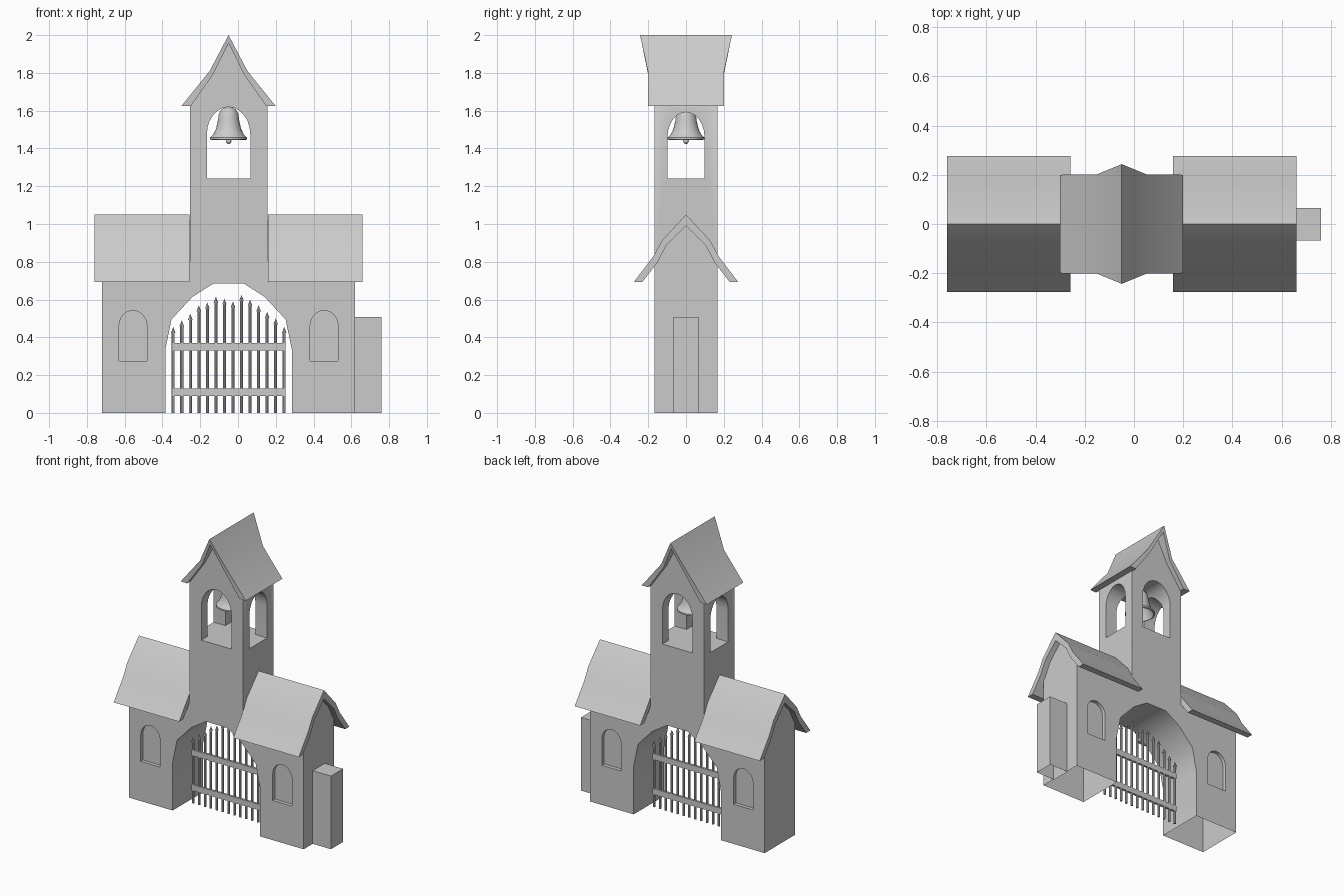
import bpy, bmesh, math
from mathutils import Matrix

if "Cube" in bpy.data.objects:
    bpy.data.objects.remove(bpy.data.objects["Cube"])

CX = -0.05  # axis of the gate and tower
grey = bpy.data.materials.new("stone_grey")
grey.diffuse_color = (0.6, 0.6, 0.6, 1)
grey.use_nodes = True
grey.node_tree.nodes["Principled BSDF"].inputs["Base Color"].default_value = grey.diffuse_color


def finish(name, bm):
    bmesh.ops.recalc_face_normals(bm, faces=bm.faces)
    me = bpy.data.meshes.new(name)
    bm.to_mesh(me)
    bm.free()
    me.materials.append(grey)
    ob = bpy.data.objects.new(name, me)
    bpy.context.collection.objects.link(ob)
    return ob


def smooth(ob, deg=40):
    bpy.ops.object.select_all(action='DESELECT')
    ob.select_set(True)
    bpy.context.view_layer.objects.active = ob
    bpy.ops.object.shade_smooth_by_angle(angle=math.radians(deg))


def place(axis, u, t, z):
    return (u, t, z) if axis == 'y' else (t, u, z)


def prism(name, pts, a, b, axis):
    """Extrude a (u, z) outline from a to b along the axis."""
    bm = bmesh.new()
    A = [bm.verts.new(place(axis, u, a, z)) for u, z in pts]
    B = [bm.verts.new(place(axis, u, b, z)) for u, z in pts]
    n = len(pts)
    bm.faces.new(A)
    bm.faces.new(B[::-1])
    for i in range(n):
        j = (i + 1) % n
        bm.faces.new((A[i], A[j], B[j], B[i]))
    return finish(name, bm)


def mirrored(half, c=0.0):
    """Half outline starting on the centre line -> full outline."""
    return [(c - u, z) for u, z in half[:0:-1]] + [(c + u, z) for u, z in half]


def roof(name, outer, inner, c, ends, axis):
    """Bent roof shell; ends(z) gives the two end positions."""
    bm = bmesh.new()
    rows = [[bm.verts.new(place(axis, u, ends(z)[e], z)) for u, z in mirrored(p, c)]
            for p in (outer, inner) for e in (0, 1)]
    oa, ob_, ia, ib = rows
    for i in range(len(oa) - 1):
        for p, q in ((oa, ob_), (ob_, ib), (ib, ia), (ia, oa)):
            bm.faces.new((p[i], p[i + 1], q[i + 1], q[i]))
    for k in (0, -1):
        bm.faces.new((oa[k], ob_[k], ib[k], ia[k]))
    ob = finish(name, bm)
    smooth(ob)
    return ob


def arch(c, w, z0, spring, top, n=12):
    """Outline of a round-headed opening."""
    return [(c - w, z0), (c + w, z0)] + [
        (c + w * math.cos(math.pi * i / n), spring + (top - spring) * math.sin(math.pi * i / n))
        for i in range(n + 1)]


def open_bottom(ob):
    bm = bmesh.new()
    bm.from_mesh(ob.data)
    low = [f for f in bm.faces if all(v.co.z < 0.001 for v in f.verts)]
    bmesh.ops.delete(bm, geom=low, context='FACES')
    bm.to_mesh(ob.data)
    bm.free()


# Walls: gatehouse and tower in one outline with the gate arch
D = 0.166
gate_arch = [(0.335, 0), (0.335, 0.335), (0.302, 0.495), (0.19, 0.615), (0.08, 0.685)]
tower = [(0.205, 0.785), (0.205, 1.65), (0.09, 1.80), (0, 1.975)]
side = [(0.67, 0), (0.67, 0.785)] + tower
outline = [(CX + u, z) for u, z in side] + [(CX - u, z) for u, z in side[-2::-1]]
outline += [(CX - u, z) for u, z in gate_arch] + [(CX + u, z) for u, z in gate_arch[::-1]]
walls = prism("walls", outline, -D, D, 'y')

# Cut the belfry openings and the blind windows
cutters = [prism("cut", arch(CX, 0.115, 1.24, 1.475, 1.62), -0.4, 0.4, 'y'),
           prism("cut", arch(0, 0.098, 1.24, 1.46, 1.592), -0.5, 0.4, 'x')]
for s in (-1, 1):
    for a, b in ((-0.3, -D + 0.025), (D - 0.025, 0.3)):
        cutters.append(prism("cut", arch(CX + s * 0.506, 0.074, 0.275, 0.46, 0.542), a, b, 'y'))
for c in cutters:
    m = walls.modifiers.new("cut", 'BOOLEAN')
    m.operation = 'DIFFERENCE'
    m.solver = 'EXACT'
    m.object = c
dg = bpy.context.evaluated_depsgraph_get()
baked = bpy.data.meshes.new_from_object(walls.evaluated_get(dg))
walls.modifiers.clear()
walls.data = baked
for c in cutters:
    bpy.data.objects.remove(c)
open_bottom(walls)
smooth(walls)

# Wing gables and wing roofs
gable = [(0, 1.02), (0.112, 0.90), (D, 0.785)]
outer = [(0, 1.05), (0.128, 0.912), (0.172, 0.83), (0.277, 0.692)]
inner = [(0, 0.99), (0.105, 0.885), (0.152, 0.795), (0.232, 0.692)]
for s, word in ((-1, "left"), (1, "right")):
    prism(word + "_gable", mirrored(gable), CX + s * 0.67, CX + s * 0.2, 'x')
    roof(word + "_wing_roof", outer, inner, 0,
         lambda z, s=s: (CX + s * 0.208, CX + s * 0.71), 'x')


# Tower roof, flaring outward toward the ridge
def flare(z):
    d = 0.2 + 0.043 * max(0, z - 1.8) / 0.2
    return (-d, d)


roof("tower_roof", [(0, 2.0), (0.1, 1.81), (0.25, 1.624)],
     [(0, 1.957), (0.083, 1.79), (0.2, 1.624)], CX, flare, 'y')

# Side block on the right end
block = prism("side_block", [(-0.067, 0), (0.066, 0), (0.066, 0.507), (-0.067, 0.507)], 0.615, 0.76, 'x')
open_bottom(block)

# Gate: pointed pickets and two rails
tops = [.455, .49, .525, .57, .585, .615, .605, .59, .625, .60, .57, .535, .50, .455]
bm = bmesh.new()
for i, t in enumerate(tops):
    x, h = -0.343 + i * 0.0452, t - 0.032
    bmesh.ops.create_cone(bm, cap_ends=True, segments=8, radius1=0.008, radius2=0.008, depth=h,
                          matrix=Matrix.Translation((x, 0, h / 2)))
    bmesh.ops.create_cone(bm, cap_ends=True, segments=8, radius1=0.012, radius2=0.0, depth=0.032,
                          matrix=Matrix.Translation((x, 0, h + 0.016)))
for z in (0.109, 0.351):
    bmesh.ops.create_cube(bm, size=1, matrix=Matrix.Translation((CX, 0, z)) @
                          Matrix.Diagonal((0.6, 0.016, 0.04, 1)))
finish("gate", bm)

# Bell, spun from a profile, with clapper
profile = [(0.0, 1.6), (0.02, 1.46), (0.088, 1.445), (0.097, 1.448), (0.097, 1.458), (0.08, 1.475),
           (0.066, 1.505), (0.057, 1.545), (0.052, 1.58), (0.04, 1.605), (0.02, 1.617), (0, 1.62)]
profile[:2] = [(0.0, 1.59), (0.045, 1.56)]  # hollow underside
bm = bmesh.new()
vs = [bm.verts.new((CX + r, 0, z)) for r, z in profile]
es = [bm.edges.new(p) for p in zip(vs, vs[1:])]
bmesh.ops.spin(bm, geom=vs + es, cent=(CX, 0, 0), axis=(0, 0, 1), angle=math.tau, steps=28)
bmesh.ops.remove_doubles(bm, verts=bm.verts, dist=0.0005)
smooth(finish("bell", bm))

bm = bmesh.new()
bmesh.ops.create_uvsphere(bm, u_segments=12, v_segments=8, radius=0.015,
                          matrix=Matrix.Translation((CX, 0, 1.439)))
bmesh.ops.create_cone(bm, cap_ends=True, segments=8, radius1=0.005, radius2=0.005, depth=0.15,
                      matrix=Matrix.Translation((CX, 0, 1.515)))
smooth(finish("clapper", bm))
